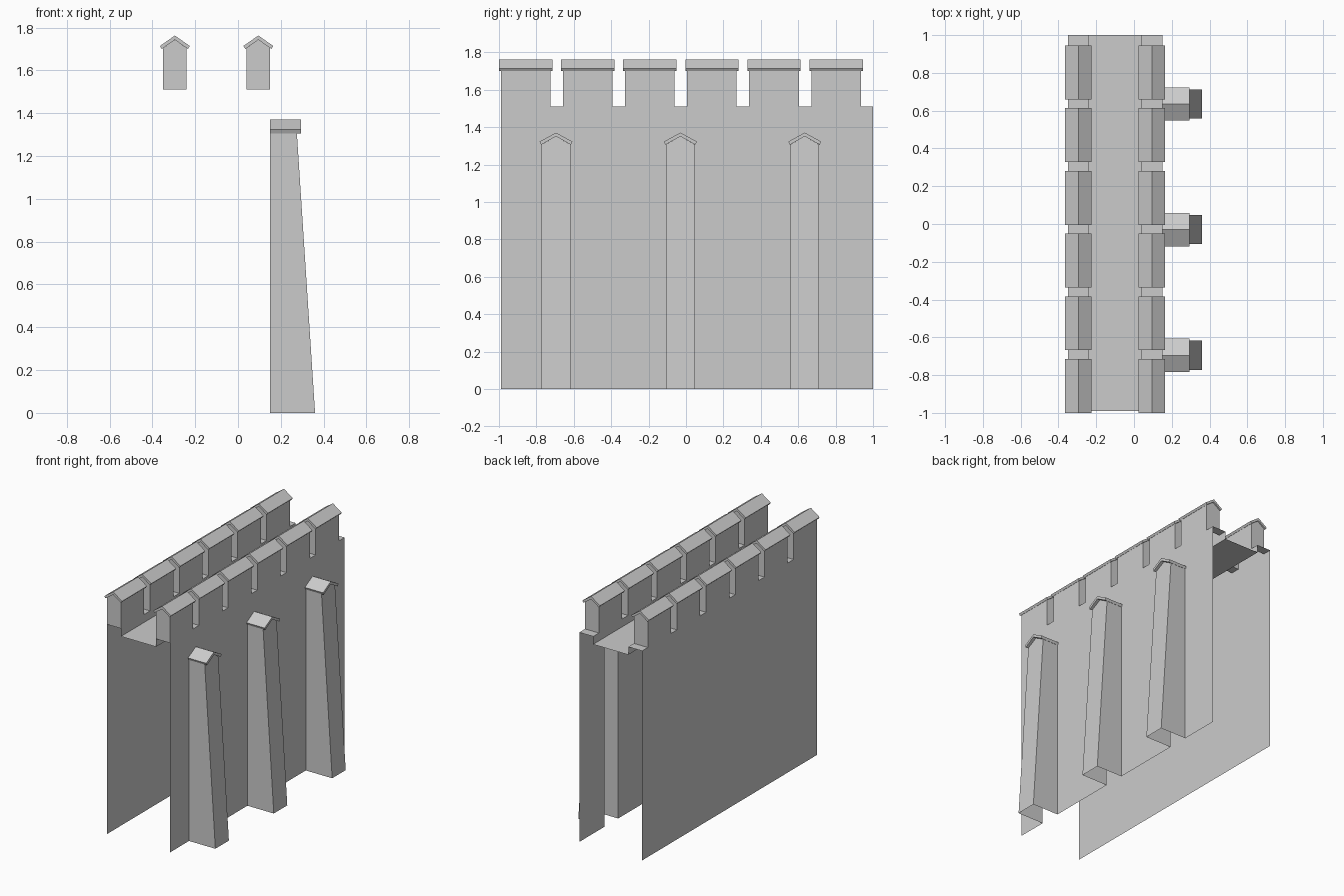
import bpy

if "Cube" in bpy.data.objects:
    bpy.data.objects.remove(bpy.data.objects["Cube"])

Y0, Y1 = -0.99, 1.0            # wall ends
Z_WALL, Z_EAVE, Z_RIDGE = 1.51, 1.704, 1.743
Z_FLOOR = 1.453
PITCH, MERLON = 0.332, 0.265
X_OUT, X_IN = 0.15, 0.04       # parapet faces; far side mirrors about x = -0.10
BUTTRESS_Y = (-0.695, -0.03, 0.635)
BW = 0.077                     # buttress half width
B_EAVE, B_RIDGE = 1.307, 1.351


def make(name, verts, faces):
    me = bpy.data.meshes.new(name)
    me.from_pydata(verts, [], faces)
    me.update()
    ob = bpy.data.objects.new(name, me)
    bpy.context.collection.objects.link(ob)
    return ob


def prism(name, section, place, a, b):
    """Closed extrusion of a 2D section; place(u, v, t) gives the 3D point."""
    n = len(section)
    verts = [place(u, v, t) for t in (a, b) for u, v in section]
    faces = [(i, (i + 1) % n, n + (i + 1) % n, n + i) for i in range(n)]
    # gable cap section is a chevron: two quads per end
    for o in (0, n):
        faces += [(o, o + 1, o + 4, o + 5), (o + 1, o + 2, o + 3, o + 4)]
    return make(name, verts, faces)


merlons = [(Y0 + i * PITCH, Y0 + i * PITCH + MERLON) for i in range(6)]

# crenellated top line (y, z), running along +y
top = []
for a, b in merlons:
    top += [(a, Z_WALL), (a, Z_EAVE), (b, Z_EAVE), (b, Z_WALL)]
top = top[1:] + [(Y1, Z_WALL)]

# bottom line of the buttressed wall, with an opening behind each buttress
notched = [(Y1, 0)]
for y in reversed(BUTTRESS_Y):
    notched += [(y + BW, 0), (y + BW, B_EAVE), (y, B_RIDGE), (y - BW, B_EAVE), (y - BW, 0)]
notched.append((Y0, 0))
plain = [(Y1, 0), (Y0, 0)]


def mirror_x(x, side):
    return x if side > 0 else -0.20 - x


for side, label, bottom in ((1, "right", notched), (-1, "left", plain)):
    xo, xi = mirror_x(X_OUT, side), mirror_x(X_IN, side)
    xc = (xo + xi) / 2

    # outer wall sheet
    loop = top + bottom
    make(label + "_wall", [(xo, y, z) for y, z in loop], [tuple(range(len(loop)))[::-side]])

    # inner parapet sheet
    loop = top + [(Y1, Z_FLOOR), (Y0, Z_FLOOR)]
    make(label + "_parapet_inside", [(xi, y, z) for y, z in loop],
         [tuple(range(len(loop)))[::side]])

    # gap sills between merlons
    for i, (a, b) in enumerate(merlons):
        end = merlons[i + 1][0] if i < 5 else Y1
        lo, hi = min(xo, xi), max(xo, xi)
        make(label + "_sill", [(lo, b, Z_WALL), (hi, b, Z_WALL), (hi, end, Z_WALL),
                               (lo, end, Z_WALL)], [(0, 1, 2, 3)])
        # gabled merlon ends and top
        sec = [(lo, Z_WALL), (hi, Z_WALL), (hi, Z_EAVE), (xc, Z_RIDGE), (lo, Z_EAVE)]
        make(label + "_merlon_body", [(x, y, z) for y in (a, b) for x, z in sec],
             [(0, 1, 2, 3, 4), (9, 8, 7, 6, 5), (2, 7, 8, 3), (3, 8, 9, 4)])
        # merlon roof
        chevron = [(-0.07, 1.714), (0, 1.763), (0.07, 1.714),
                   (0.061, 1.70), (0, Z_RIDGE), (-0.061, 1.70)]
        prism(label + "_merlon_roof", chevron,
              lambda u, v, t: (xc + u, t, v), a - 0.01, b + 0.01)

# walkway between the parapets
xl = mirror_x(X_IN, -1)
make("walkway", [(xl, Y0, Z_FLOOR), (X_IN, Y0, Z_FLOOR), (X_IN, Y1, Z_FLOOR),
                 (xl, Y1, Z_FLOOR)], [(0, 1, 2, 3)])


def slope_x(z):
    return 0.36 - 0.085 * z / B_EAVE


# tapered buttresses, open at the back and bottom, with gable caps
for yc in BUTTRESS_Y:
    sec = [(-BW, 0), (BW, 0), (BW, B_EAVE), (0, B_RIDGE), (-BW, B_EAVE)]
    verts = [(X_OUT, yc + u, z) for u, z in sec] + [(slope_x(z), yc + u, z) for u, z in sec]
    make("buttress", verts, [(5, 6, 7, 8, 9), (1, 2, 7, 6), (2, 3, 8, 7),
                             (3, 4, 9, 8), (4, 0, 5, 9)])
    chevron = [(-0.088, 1.323), (0, 1.371), (0.088, 1.323),
               (0.080, 1.306), (0, B_RIDGE), (-0.080, 1.306)]
    prism("buttress_cap", chevron, lambda u, v, t: (t, yc + u, v), X_OUT, 0.295)

# consistent outward normals on the closed roof pieces
import bmesh
for ob in bpy.data.objects:
    if "roof" in ob.name or "cap" in ob.name:
        bm = bmesh.new()
        bm.from_mesh(ob.data)
        bmesh.ops.recalc_face_normals(bm, faces=bm.faces)
        bm.to_mesh(ob.data)
        bm.free()
